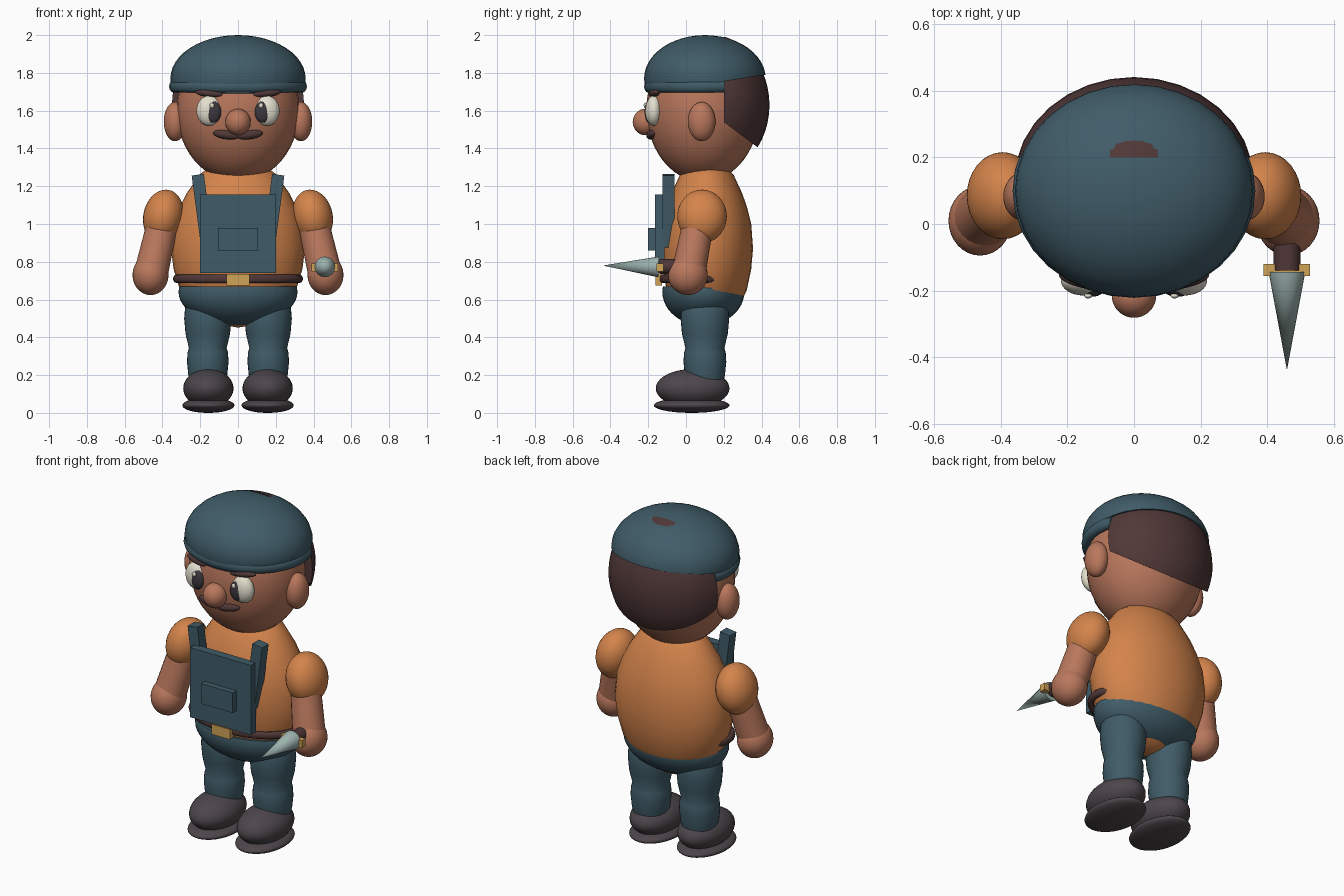
import bpy, bmesh, math
from mathutils import Matrix, Vector, Euler

cube = bpy.data.objects.get("Cube")
if cube:
    bpy.data.objects.remove(cube)


def material(name, hexcode):
    srgb = [int(hexcode[i:i + 2], 16) / 255 for i in (0, 2, 4)]
    col = [c / 12.92 if c < 0.04 else ((c + 0.055) / 1.055) ** 2.4 for c in srgb] + [1]
    m = bpy.data.materials.new(name)
    m.use_nodes = True
    m.diffuse_color = col
    m.node_tree.nodes["Principled BSDF"].inputs["Base Color"].default_value = col
    return m


SLATE = material("slate cloth", "405C68")
ORANGE = material("orange shirt", "D4844B")
SKIN = material("brown skin", "B9775C")
HAIR = material("dark brown", "503737")
SHOE = material("charcoal leather", "4D464B")
PUPIL = material("pupil black", "3C383E")
CREAM = material("eye cream", "E3DFCE")
GOLD = material("brass", "D0A458")
STEEL = material("pale steel", "9DB3AE")


def finish(name, bm, mat, smooth=True):
    """Turn a bmesh into a named, coloured object."""
    bmesh.ops.recalc_face_normals(bm, faces=bm.faces)
    me = bpy.data.meshes.new(name)
    bm.to_mesh(me)
    bm.free()
    ob = bpy.data.objects.new(name, me)
    bpy.context.collection.objects.link(ob)
    me.materials.append(mat)
    if smooth:
        bpy.ops.object.select_all(action='DESELECT')
        ob.select_set(True)
        bpy.context.view_layer.objects.active = ob
        bpy.ops.object.shade_smooth_by_angle(angle=math.radians(40))
    return ob


def place(loc, size=(1, 1, 1), rot=(0, 0, 0)):
    turn = Euler([math.radians(a) for a in rot]).to_matrix().to_4x4()
    return Matrix.Translation(loc) @ turn @ Matrix.Diagonal((*size, 1))


def ball(name, mat, loc, radii, rot=(0, 0, 0), cuts=(), seg=32):
    """Ellipsoid; each cut is (point, normal) and removes the normal's side."""
    bm = bmesh.new()
    bmesh.ops.create_uvsphere(bm, u_segments=seg, v_segments=seg * 3 // 4, radius=1,
                              matrix=place(loc, radii, rot))
    for point, normal in cuts:
        slice_off(bm, point, normal)
    return finish(name, bm, mat)


def slice_off(bm, point, normal):
    geom = bm.verts[:] + bm.edges[:] + bm.faces[:]
    cut = bmesh.ops.bisect_plane(bm, geom=geom, plane_co=point, plane_no=normal,
                                 clear_outer=True)["geom_cut"]
    edges = [e for e in cut if isinstance(e, bmesh.types.BMEdge)]
    bmesh.ops.holes_fill(bm, edges=edges, sides=0)


def box(name, mat, loc, size, rot=(0, 0, 0)):
    bm = bmesh.new()
    bmesh.ops.create_cube(bm, size=1, matrix=place(loc, size, rot))
    return finish(name, bm, mat, False)


def rod(name, mat, a, b, r1, r2, seg=24):
    """Cylinder or cone running from a to b."""
    a, b = Vector(a), Vector(b)
    turn = (b - a).to_track_quat('Z', 'Y').to_matrix().to_4x4()
    bm = bmesh.new()
    bmesh.ops.create_cone(bm, cap_ends=True, segments=seg, radius1=r1, radius2=r2,
                          depth=(b - a).length,
                          matrix=Matrix.Translation((a + b) / 2) @ turn)
    return finish(name, bm, mat)


def lathe(name, mat, profile, centre=(0, 0, 0), size=(1, 1, 1), cuts=()):
    """Spin (radius, height) points about z, then stretch and move."""
    bm = bmesh.new()
    verts = [bm.verts.new((r, 0, z)) for r, z in profile]
    edges = [bm.edges.new(p) for p in zip(verts, verts[1:])]
    bmesh.ops.spin(bm, geom=verts + edges, axis=(0, 0, 1), cent=(0, 0, 0),
                   angle=math.tau, steps=32)
    bmesh.ops.remove_doubles(bm, verts=bm.verts, dist=1e-5)
    bm.transform(place(centre, size))
    for point, normal in cuts:
        slice_off(bm, point, normal)
    return finish(name, bm, mat)


def ring(thick, height, steps=12):
    """Closed oval section for a ring of radius one."""
    angles = [math.tau * i / steps for i in range(steps + 1)]
    return [(1 + thick * math.cos(a), height * math.sin(a)) for a in angles]


# Torso, hips and belt
lathe("shirt", ORANGE, [(0, .452), (.25, .465), (.45, .5), (.68, .56), (.86, .645),
                        (.96, .76), (1, .87), (.96, 1), (.88, 1.08), (.77, 1.16),
                        (.58, 1.26), (.4, 1.31), (0, 1.34)],
      (0, .11, 0), (.355, .245, 1))
ball("trouser_hips", SLATE, (0, .092, .64), (.315, .217, .178),
     cuts=[((0, 0, .668), (0, 0, 1))])
lathe("belt", HAIR, ring(.06, .022), (0, .07, .71), (.325, .2, 1))
box("belt_buckle", GOLD, (0, -.145, .705), (.12, .035, .06))

# Bib with pocket
box("bib", SLATE, (0, -.14, .948), (.4, .05, .415))
box("bib_pocket", SLATE, (0, -.182, .92), (.21, .036, .12))

# Head, hair and cap
ball("head", SKIN, (0, .09, 1.605), (.325, .3, .382))
ball("hair", HAIR, (0, .13, 1.63), (.36, .312, .372),
     cuts=[((0, .2, 1.6), (0, -1, 0)), ((0, .2, 1.54), (0, -.6, -.8))])
ball("cap", SLATE, (0, .1, 1.77), (.358, .322, .23),
     cuts=[((0, .2, 1.755), (0, .16, -1))])
lathe("cap_brim", SLATE, ring(.08, .033), (0, .1, 1.728), (.338, .298, 1),
      cuts=[((0, .205, 0), (0, 1, 0))])
ball("nose", SKIN, (0, -.215, 1.54), (.067, .067, .07))

for s, side in ((1, "left"), (-1, "right")):
    # Face
    ball(side + "_ear", SKIN, (s * .333, .083, 1.542), (.06, .073, .104))
    ball(side + "_eye", CREAM, (s * .152, -.17, 1.6), (.068, .045, .08))
    ball(side + "_pupil", PUPIL, (s * .13, -.197, 1.593), (.041, .022, .057))
    ball(side + "_eye_glint", CREAM, (s * .13 - .008, -.216, 1.628), (.012, .008, .014), seg=16)
    ball(side + "_brow", HAIR, (s * .15, -.168, 1.692), (.078, .025, .02), (0, -s * 5, s * 12))
    ball(side + "_moustache", HAIR, (s * .063, -.183, 1.473), (.07, .025, .024),
         (0, -s * 8, s * 10))

    # Bib strap
    box(side + "_strap", SLATE, (s * .188, -.093, 1.07), (.065, .062, .385), (0, s * 7.5, 0))

    # Arm
    ball(side + "_sleeve", ORANGE, (s * .395, .085, 1.04), (.106, .131, .143), (0, -s * 12, 0))
    rod(side + "_forearm", SKIN, (s * .405, .06, .98), (s * .458, .015, .75), .083, .09)
    ball(side + "_hand", SKIN, (s * .463, .01, .73), (.095, .105, .106))

    # Leg and shoe
    lathe(side + "_leg", SLATE, [(0, .62), (.1, .61), (.12, .56), (.125, .5), (.118, .42),
                                 (.1, .343), (.107, .32), (.11, .27), (.103, .2),
                                 (.09, .14), (0, .14)],
          (s * .16, .1, 0), (1, 1.03, 1))
    ball(side + "_shoe", SHOE, (s * .157, .035, .13), (.133, .195, .102))
    ball(side + "_sole", SHOE, (s * .157, .03, .04), (.138, .2, .04))

# Short blade in the left hand
rod("blade_grip", HAIR, (.46, .03, .775), (.46, -.14, .775), .04, .04, 16)
box("blade_guard", GOLD, (.46, -.138, .77), (.14, .036, .042))
rod("blade", STEEL, (.46, -.145, .773), (.46, -.44, .78), .055, 0, 16)
